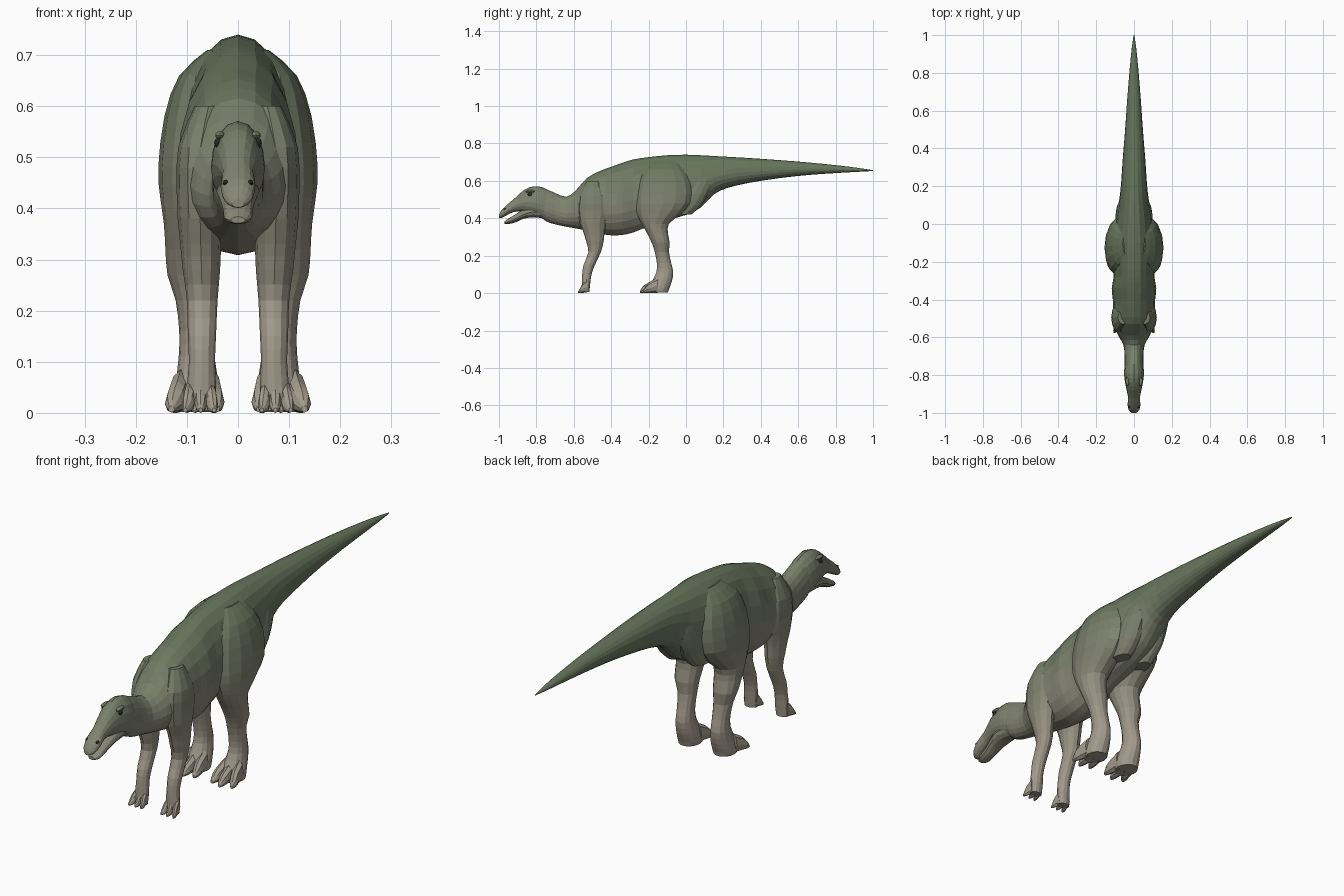
import bpy, bmesh, math
from mathutils import Vector

# Colour bands: pale legs blending to a green back
LOW, HIGH = (0.36, 0.32, 0.26), (0.13, 0.175, 0.105)
BANDS = 12
Z0, Z1 = 0.12, 0.70
mats = []
for i in range(BANDS):
    t = i / (BANDS - 1)
    m = bpy.data.materials.new("hide_%d" % i)
    m.diffuse_color = tuple(a + (b - a) * t for a, b in zip(LOW, HIGH)) + (1,)
    mats.append(m)
dark = bpy.data.materials.new("dark_eye")
dark.diffuse_color = (0.03, 0.03, 0.02, 1)


def refine(rows, n):
    """Catmull-Rom in-between sections."""
    out = []
    for i in range(len(rows) - 1):
        p = [Vector(rows[min(max(j, 0), len(rows) - 1)]) for j in (i - 1, i, i + 1, i + 2)]
        for k in range(n):
            t = k / n
            out.append(0.5 * (2 * p[1] + (p[2] - p[0]) * t
                              + (2 * p[0] - 5 * p[1] + 4 * p[2] - p[3]) * t * t
                              + (3 * p[1] - p[0] - 3 * p[2] + p[3]) * t ** 3))
    out.append(Vector(rows[-1]))
    return out


def loft(name, rings, mirror=False):
    """Skin closed rings, cap the ends and colour faces by height."""
    bm = bmesh.new()
    vs = [[bm.verts.new(c) for c in r] for r in rings]
    n = len(vs[0])
    for a, b in zip(vs, vs[1:]):
        for i in range(n):
            j = (i + 1) % n
            bm.faces.new((a[i], a[j], b[j], b[i]))
    bm.faces.new(vs[0])
    bm.faces.new(vs[-1])
    bmesh.ops.recalc_face_normals(bm, faces=bm.faces)
    for f in bm.faces:
        t = (f.calc_center_median().z - Z0) / (Z1 - Z0)
        f.material_index = min(max(int(t * BANDS), 0), BANDS - 1)
    me = bpy.data.meshes.new(name)
    bm.to_mesh(me)
    bm.free()
    for m in mats:
        me.materials.append(m)
    ob = bpy.data.objects.new(name, me)
    bpy.context.collection.objects.link(ob)
    if mirror:
        md = ob.modifiers.new("mirror", 'MIRROR')
        md.use_mirror_merge = False
    return ob


def long_part(name, rows, sides=20, mid=0.44, n=2, mirror=False):
    """Rows run along y: (y, half width, bottom z, top z, centre x)."""
    rings = []
    for y, w, zb, zt, cx in refine([(tuple(r) + (0,))[:5] for r in rows], n):
        zm = zb + (zt - zb) * mid
        ring = []
        for i in range(sides):
            a = 2 * math.pi * (i + 0.5) / sides + math.pi / sides
            s = math.sin(a)
            ring.append((cx + w * math.cos(a), y, zm + s * ((zt - zm) if s > 0 else (zm - zb))))
        rings.append(ring)
    return loft(name, rings, mirror)


def limb(name, rows, sides=14):
    """Rows run down z: (z, front y, back y, inner x, outer x)."""
    rings = []
    for z, y0, y1, x0, x1 in refine(rows, 2):
        rings.append([((x0 + x1) / 2 + (x1 - x0) / 2 * math.cos(2 * math.pi * i / sides),
                       (y0 + y1) / 2 + (y1 - y0) / 2 * math.sin(2 * math.pi * i / sides), z)
                      for i in range(sides)])
    return loft(name, rings, True)


def ball(name, loc, size, mat):
    """Mirrored ellipsoid pair."""
    bm = bmesh.new()
    bmesh.ops.create_uvsphere(bm, u_segments=10, v_segments=6, radius=1)
    for v in bm.verts:
        v.co = Vector(loc) + Vector(a * b for a, b in zip(v.co, size))
    me = bpy.data.meshes.new(name)
    bm.to_mesh(me)
    bm.free()
    me.materials.append(mat)
    ob = bpy.data.objects.new(name, me)
    bpy.context.collection.objects.link(ob)
    ob.modifiers.new("mirror", 'MIRROR').use_mirror_merge = False


# Neck, torso and tail
long_part("body", [
    (-0.80, 0.040, 0.425, 0.555), (-0.75, 0.050, 0.385, 0.556), (-0.70, 0.050, 0.368, 0.535),
    (-0.64, 0.056, 0.355, 0.515), (-0.59, 0.084, 0.346, 0.548), (-0.53, 0.108, 0.335, 0.615),
    (-0.46, 0.110, 0.318, 0.653), (-0.40, 0.112, 0.309, 0.675), (-0.34, 0.118, 0.311, 0.697),
    (-0.28, 0.108, 0.325, 0.715), (-0.20, 0.112, 0.357, 0.727), (-0.10, 0.112, 0.390, 0.737),
    (0.00, 0.098, 0.418, 0.740), (0.08, 0.086, 0.458, 0.737), (0.15, 0.075, 0.528, 0.733),
    (0.22, 0.068, 0.562, 0.729), (0.34, 0.060, 0.590, 0.722), (0.50, 0.047, 0.615, 0.711),
    (0.66, 0.036, 0.632, 0.698), (0.82, 0.023, 0.643, 0.682), (0.93, 0.012, 0.649, 0.668),
    (1.00, 0.002, 0.653, 0.657)])

# Skull with beak, and the open lower jaw
long_part("head", [
    (-1.000, 0.012, 0.402, 0.418), (-0.985, 0.028, 0.402, 0.445), (-0.955, 0.034, 0.418, 0.474),
    (-0.92, 0.031, 0.434, 0.503), (-0.88, 0.039, 0.436, 0.540), (-0.84, 0.047, 0.424, 0.565),
    (-0.79, 0.053, 0.408, 0.571), (-0.74, 0.047, 0.395, 0.553), (-0.70, 0.030, 0.410, 0.520)], sides=16)
long_part("lower_jaw", [
    (-0.970, 0.014, 0.371, 0.384), (-0.950, 0.027, 0.369, 0.398), (-0.91, 0.029, 0.379, 0.422),
    (-0.87, 0.036, 0.397, 0.448), (-0.82, 0.042, 0.405, 0.470), (-0.76, 0.035, 0.400, 0.470)], sides=12)

# Eyes, brows and nostrils
ball("eye", (0.039, -0.835, 0.528), (0.008, 0.012, 0.010), dark)
ball("brow", (0.035, -0.832, 0.543), (0.010, 0.026, 0.008), mats[8])
ball("nostril", (0.024, -0.965, 0.450), (0.006, 0.011, 0.006), dark)

# Hind legs, including the broad thigh
limb("hind_leg", [
    (0.71, -0.16, -0.05, 0.03, 0.06), (0.66, -0.22, -0.01, 0.03, 0.115),
    (0.58, -0.262, 0.03, 0.01, 0.144), (0.48, -0.274, 0.025, 0.01, 0.156),
    (0.42, -0.262, -0.03, 0.02, 0.152), (0.37, -0.238, -0.09, 0.03, 0.145),
    (0.32, -0.210, -0.095, 0.035, 0.142), (0.27, -0.185, -0.086, 0.04, 0.138),
    (0.22, -0.168, -0.090, 0.045, 0.122), (0.16, -0.157, -0.078, 0.048, 0.115),
    (0.11, -0.160, -0.067, 0.046, 0.116), (0.06, -0.185, -0.075, 0.038, 0.122),
    (0.02, -0.202, -0.090, 0.033, 0.128), (0.002, -0.195, -0.095, 0.038, 0.124)])

# Muscle running from the thigh into the tail base
limb("haunch", [
    (0.66, 0.06, 0.14, 0.02, 0.070), (0.60, 0.00, 0.15, 0.01, 0.088),
    (0.53, -0.03, 0.12, 0.01, 0.098), (0.47, -0.06, 0.085, 0.01, 0.096),
    (0.42, -0.09, 0.03, 0.02, 0.085)])

# Fore legs with shoulder
limb("fore_leg", [
    (0.60, -0.53, -0.46, 0.03, 0.085), (0.52, -0.572, -0.42, 0.03, 0.117),
    (0.44, -0.580, -0.41, 0.03, 0.120), (0.38, -0.570, -0.425, 0.03, 0.118),
    (0.33, -0.550, -0.435, 0.033, 0.113), (0.28, -0.535, -0.440, 0.035, 0.108),
    (0.22, -0.522, -0.455, 0.040, 0.100), (0.15, -0.548, -0.487, 0.043, 0.098),
    (0.10, -0.555, -0.505, 0.045, 0.096), (0.05, -0.556, -0.512, 0.043, 0.100),
    (0.005, -0.557, -0.517, 0.046, 0.100)], sides=12)

# Three splayed toes on every foot
for i, (x, dx, reach) in enumerate([(0.052, -0.008, 0.0), (0.082, 0.002, -0.012), (0.112, 0.014, 0.004)]):
    long_part("hind_toe_%d" % i, [
        (-0.150, 0.020, 0.002, 0.085, x), (-0.190, 0.020, 0.000, 0.062, x + dx * 0.5),
        (-0.215 + reach, 0.017, 0.000, 0.040, x + dx),
        (-0.233 + reach, 0.006, 0.001, 0.014, x + dx * 1.3)], sides=8, mirror=True)
for i, (x, dx) in enumerate([(0.055, -0.006), (0.073, 0.0), (0.092, 0.008)]):
    long_part("fore_toe_%d" % i, [
        (-0.530, 0.011, 0.004, 0.070, x), (-0.553, 0.012, 0.001, 0.050, x + dx * 0.5),
        (-0.566, 0.010, 0.000, 0.026, x + dx),
        (-0.577, 0.004, 0.001, 0.010, x + dx * 1.4)], sides=8, mirror=True)
